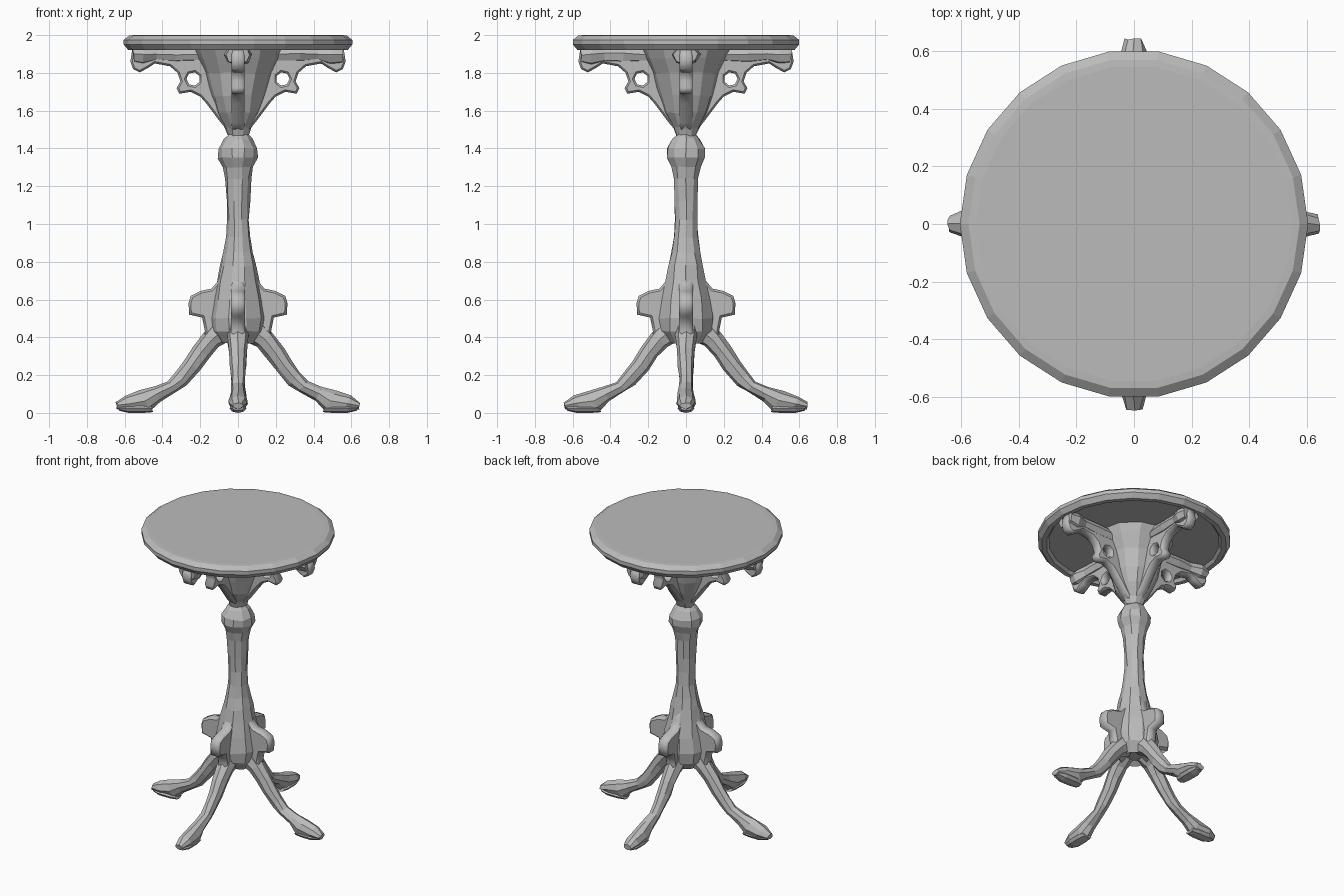
import bpy, bmesh, math, random
from mathutils import Matrix, Vector

random.seed(4)
cube = bpy.data.objects.get("Cube")
if cube:
    bpy.data.objects.remove(cube, do_unlink=True)

stone = bpy.data.materials.new("stone_grey")
stone.use_nodes = True
grey = (0.5, 0.5, 0.5, 1)
stone.diffuse_color = grey
stone.node_tree.nodes["Principled BSDF"].inputs["Base Color"].default_value = grey

SIDES = {"left": 0, "back": 90, "right": 180, "front": 270}


def finish(bm, name, jitter=0.0):
    """Roughen a mesh a little, then make it an object."""
    for v in bm.verts:
        v.co += Vector([random.uniform(-jitter, jitter) for _ in range(3)])
    bmesh.ops.recalc_face_normals(bm, faces=bm.faces[:])
    mesh = bpy.data.meshes.new(name)
    bm.to_mesh(mesh)
    bm.free()
    mesh.materials.append(stone)
    obj = bpy.data.objects.new(name, mesh)
    bpy.context.collection.objects.link(obj)
    return obj


def skin(bm, rings):
    """Join rings of vertices and cap both ends."""
    n = len(rings[0])
    for a, b in zip(rings, rings[1:]):
        for i in range(n):
            j = (i + 1) % n
            bm.faces.new((a[i], a[j], b[j], b[i]))
    bm.faces.new(rings[0])
    bm.faces.new(rings[-1])


def lathe(name, profile, sides, jitter=0.0):
    bm = bmesh.new()
    rings = []
    for r, z in profile:
        rings.append([bm.verts.new((r * math.cos(math.tau * i / sides),
                                    r * math.sin(math.tau * i / sides), z))
                      for i in range(sides)])
    skin(bm, rings)
    return finish(bm, name, jitter)


def loft(name, stations, jitter=0.0):
    """Limb in the xz plane: lower point, upper point and half width."""
    bm = bmesh.new()
    rings = []
    for xl, zl, xu, zu, w in stations:
        mid = Vector(((xl + xu) / 2, 0, (zl + zu) / 2))
        half = Vector(((xu - xl) / 2, 0, (zu - zl) / 2))
        rings.append([bm.verts.new(mid + half * math.cos(math.tau * i / 8)
                                   + Vector((0, w * math.sin(math.tau * i / 8), 0)))
                      for i in range(8)])
    skin(bm, rings)
    return finish(bm, name, jitter)


def plate(name, outlines, half_thick, bevel):
    """Bevelled plate in the xz plane; later outlines cut holes."""
    curve = bpy.data.curves.new(name + "_outline", "CURVE")
    curve.dimensions = "2D"
    curve.fill_mode = "BOTH"
    curve.extrude = half_thick - bevel
    curve.bevel_depth = bevel
    curve.bevel_resolution = 0
    curve.offset = -bevel
    for points in outlines:
        spline = curve.splines.new("POLY")
        spline.points.add(len(points) - 1)
        for p, (x, z) in zip(spline.points, points):
            p.co = (x, z, 0, 1)
        spline.use_cyclic_u = True
    temp = bpy.data.objects.new(name + "_temp", curve)
    bpy.context.collection.objects.link(temp)
    bpy.context.view_layer.update()
    mesh = temp.evaluated_get(bpy.context.evaluated_depsgraph_get()).to_mesh()
    bm = bmesh.new()
    bm.from_mesh(mesh)
    temp.to_mesh_clear()
    bpy.data.objects.remove(temp, do_unlink=True)
    bmesh.ops.remove_doubles(bm, verts=bm.verts[:], dist=0.0005)
    bmesh.ops.transform(bm, matrix=Matrix.Rotation(math.pi / 2, 4, "X"), verts=bm.verts[:])
    return finish(bm, name)


def around(build, part, *args):
    """One copy of a part on each of the four sides."""
    for side, angle in SIDES.items():
        obj = build(f"{side}_{part}", *args)
        obj.data.transform(Matrix.Rotation(math.radians(angle), 4, "Z"))


# Round top with a moulded rim and a recessed underside
lathe("table_top", [(0.2, 1.945), (0.535, 1.94), (0.55, 1.92), (0.58, 1.92), (0.605, 1.95),
                    (0.605, 1.975), (0.575, 1.998), (0.55, 2.0)], 22)

# Turned column, swelling into the base
lathe("column", [(0.06, 0.39), (0.09, 0.37), (0.14, 0.43), (0.15, 0.5), (0.135, 0.6),
                 (0.112, 0.7), (0.095, 0.78), (0.078, 0.85), (0.066, 0.93), (0.06, 1.02),
                 (0.062, 1.12), (0.07, 1.24), (0.08, 1.3), (0.104, 1.35), (0.103, 1.4),
                 (0.075, 1.45), (0.052, 1.475)], 10, 0.004)

# Flaring funnel that carries the top
lathe("funnel", [(0.052, 1.46), (0.07, 1.51), (0.115, 1.59), (0.15, 1.68),
                 (0.18, 1.8), (0.22, 1.88), (0.25, 1.945)], 12, 0.005)

# Pierced scroll brackets
bracket = [(0.01, 1.49), (0.06, 1.5), (0.09, 1.535), (0.165, 1.635), (0.2, 1.675), (0.25, 1.7),
           (0.31, 1.69), (0.325, 1.72), (0.305, 1.755), (0.32, 1.8), (0.36, 1.835),
           (0.44, 1.85), (0.47, 1.83), (0.52, 1.802), (0.555, 1.82), (0.57, 1.86),
           (0.56, 1.925), (0.3, 1.94), (0.01, 1.94)]
hole = [(0.237 + 0.036 * math.cos(math.tau * i / 7),
         1.768 + 0.036 * math.sin(math.tau * i / 7)) for i in range(7)]
around(plate, "bracket", [bracket, hole], 0.034, 0.01)

# Swollen caps where the brackets meet the top
around(loft, "bracket_cap", [(0.2, 1.85, 0.2, 1.95, 0.05), (0.33, 1.85, 0.33, 1.95, 0.055),
                             (0.43, 1.855, 0.43, 1.95, 0.05), (0.5, 1.84, 0.5, 1.95, 0.075),
                             (0.55, 1.85, 0.56, 1.945, 0.065)], 0.005)

# Scroll bosses and ridges on the base
boss = [(0.02, 0.86), (0.08, 0.82), (0.105, 0.7), (0.14, 0.658), (0.2, 0.645), (0.25, 0.62),
        (0.262, 0.58), (0.258, 0.52), (0.19, 0.505), (0.175, 0.43), (0.18, 0.385), (0.1, 0.37),
        (0.02, 0.4)]
around(plate, "base_boss", [boss], 0.036, 0.012)

# Splayed legs with padded feet
leg = [(0.04, 0.38, 0.12, 0.5, 0.06), (0.1, 0.352, 0.185, 0.42, 0.055),
       (0.15, 0.295, 0.24, 0.345, 0.045), (0.2, 0.225, 0.285, 0.275, 0.042),
       (0.27, 0.145, 0.33, 0.215, 0.036), (0.32, 0.115, 0.37, 0.165, 0.036),
       (0.41, 0.06, 0.44, 0.138, 0.042), (0.46, 0.012, 0.52, 0.117, 0.05),
       (0.56, 0.01, 0.595, 0.09, 0.05), (0.64, 0.02, 0.645, 0.055, 0.03)]
around(loft, "leg", leg, 0.004)

# Flat sole pads under the feet
around(loft, "foot_pad", [(0.45, 0.004, 0.46, 0.04, 0.035), (0.5, 0.0, 0.5, 0.05, 0.045),
                          (0.58, 0.0, 0.58, 0.05, 0.045), (0.63, 0.012, 0.63, 0.04, 0.03)])
